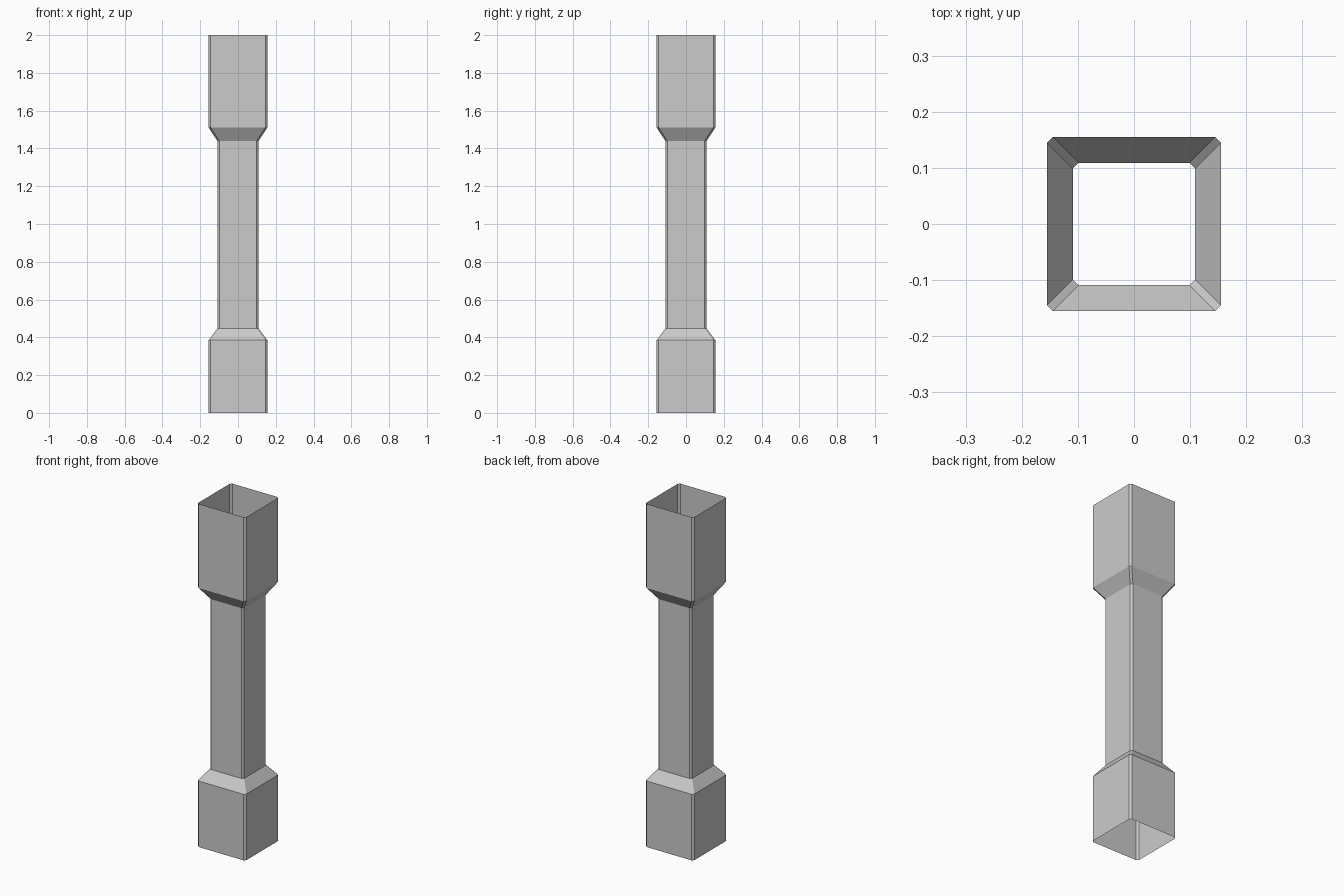
import bpy, bmesh

if "Cube" in bpy.data.objects:
    bpy.data.objects.remove(bpy.data.objects["Cube"])

# (height, half width) of each ring of the open square tube
PROFILE = [(0.0, 0.155), (0.385, 0.155), (0.447, 0.109),
           (1.44, 0.109), (1.51, 0.155), (2.0, 0.155)]
CHAMFER = 0.01


def chamfered_square(bm, z, w):
    c = w - CHAMFER
    corners = [(w, -c), (w, c), (c, w), (-c, w),
               (-w, c), (-w, -c), (-c, -w), (c, -w)]
    return [bm.verts.new((x, y, z)) for x, y in corners]


# Hollow column: rings bridged from bottom to top, both ends open
bm = bmesh.new()
rings = [chamfered_square(bm, z, w) for z, w in PROFILE]
for low, high in zip(rings, rings[1:]):
    for i in range(8):
        j = (i + 1) % 8
        bm.faces.new((low[i], low[j], high[j], high[i]))

mesh = bpy.data.meshes.new("square_column")
bm.to_mesh(mesh)
bm.free()
column = bpy.data.objects.new("square_column", mesh)
bpy.context.collection.objects.link(column)
